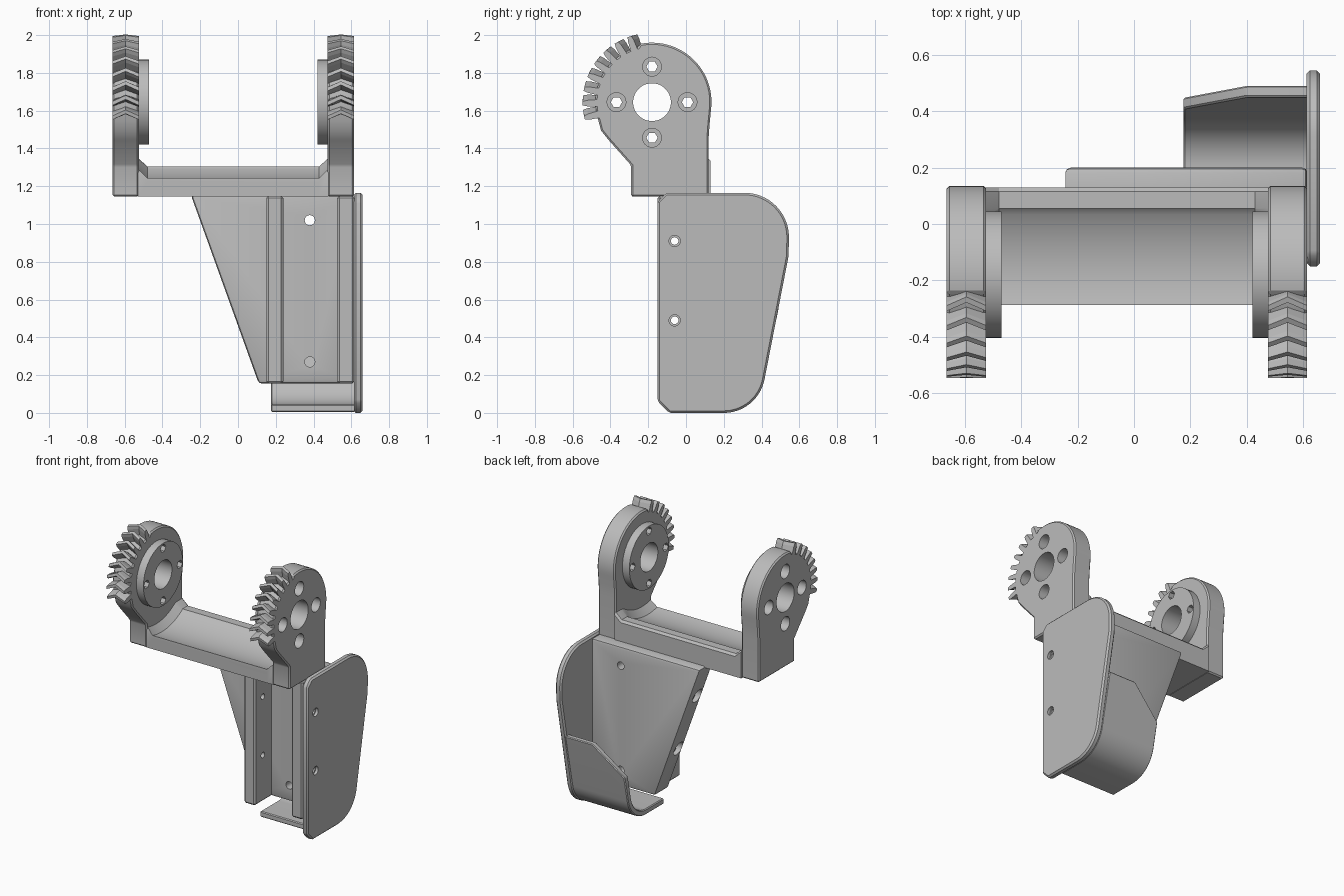
import bpy, bmesh
from math import sin, cos, radians, pi

cube = bpy.data.objects.get("Cube")
if cube:
    bpy.data.objects.remove(cube, do_unlink=True)

grey = bpy.data.materials.new("plain_grey")
grey.use_nodes = True
grey.diffuse_color = (0.5, 0.5, 0.5, 1)
grey.node_tree.nodes["Principled BSDF"].inputs["Base Color"].default_value = (0.5, 0.5, 0.5, 1)

HUB_Y, HUB_Z = -0.18, 1.645   # pivot axis of the two ears
MID_X = -0.025                # mirror plane of the bracket


def arc(cy, cz, r, start, end, n=16):
    angles = [radians(start + (end - start) * i / n) for i in range(n + 1)]
    return [(cy + r * cos(a), cz + r * sin(a)) for a in angles]


def add_loft(bm, sections):
    """Skin matching closed loops of 3D points and cap both ends."""
    rings = [[bm.verts.new(p) for p in s] for s in sections]
    n = len(rings[0])
    for lo, hi in zip(rings, rings[1:]):
        for i in range(n):
            j = (i + 1) % n
            bm.faces.new((lo[i], lo[j], hi[j], hi[i]))
    bm.faces.new(rings[0][::-1])
    bm.faces.new(rings[-1])


def finish(name, bm):
    bmesh.ops.recalc_face_normals(bm, faces=bm.faces[:])
    mesh = bpy.data.meshes.new(name)
    bm.to_mesh(mesh)
    bm.free()
    mesh.materials.append(grey)
    ob = bpy.data.objects.new(name, mesh)
    bpy.context.collection.objects.link(ob)
    return ob


def prism(name, pts, a, b, axis="x"):
    """Extrude a (y, z) profile along x, or an (x, z) profile along y."""
    bm = bmesh.new()
    place = (lambda p, d: (d, *p)) if axis == "x" else (lambda p, d: (p[0], d, p[1]))
    add_loft(bm, [[place(p, d) for p in pts] for d in (a, b)])
    return finish(name, bm)


def rod(u, z, r, a, b, axis="x", sides=32):
    return prism("cutter", arc(u, z, r, 0, 360, sides)[:-1], a, b, axis)


def apply(ob, mod):
    bpy.context.view_layer.objects.active = ob
    bpy.ops.object.modifier_apply(modifier=mod.name)


def bevel(ob, width, segments=1):
    mod = ob.modifiers.new("edge", "BEVEL")
    mod.width, mod.segments = width, segments
    mod.limit_method, mod.angle_limit = "ANGLE", radians(35)
    apply(ob, mod)


def cut(ob, *cutters):
    for c in cutters:
        c.hide_render = True
        mod = ob.modifiers.new("cut", "BOOLEAN")
        mod.operation, mod.solver, mod.object = "DIFFERENCE", "EXACT", c
        apply(ob, mod)
        bpy.data.objects.remove(c, do_unlink=True)


def smooth(ob):
    bpy.ops.object.select_all(action="DESELECT")
    ob.select_set(True)
    bpy.context.view_layer.objects.active = ob
    bpy.ops.object.shade_smooth_by_angle(angle=radians(25))


# Ears with hub bosses and herringbone teeth, one on each side
ear_profile = ([(-0.29, 1.145), (0.12, 1.145), (0.12, 1.46), (0.125, 1.53)]
               + arc(HUB_Y, HUB_Z, 0.315, -8, 102, 24)
               + arc(HUB_Y, HUB_Z, 0.3, 104, 199, 20)
               + [(-0.45, 1.495), (-0.41, 1.445), (-0.29, 1.31)])
bolt_spots = [(HUB_Y + 0.188 * cos(k * pi / 2), HUB_Z + 0.188 * sin(k * pi / 2)) for k in range(4)]

for side, s in (("left", 1), ("right", -1)):
    def X(d):
        return MID_X + s * d

    ear = prism(side + "_ear", ear_profile, X(0.5), X(0.64))
    bevel(ear, 0.01)
    boss = prism(side + "_hub_boss", arc(HUB_Y, HUB_Z, 0.225, 0, 360, 48)[:-1], X(0.445), X(0.505))
    for part in (ear, boss):
        cut(part, rod(HUB_Y, HUB_Z, 0.1, X(0.4), X(0.7), sides=48))
        for y, z in bolt_spots:
            cut(part, rod(y, z, 0.03, X(0.4), X(0.7), sides=6))
            if part is ear:
                cut(part, rod(y, z, 0.05, X(0.535), X(0.7), sides=24))
        smooth(part)

    bm = bmesh.new()
    for k in range(8):
        mid = 109 + 12 * k
        rows = []
        for d, lead in ((0.5, 0), (0.57, 5), (0.64, 0)):
            row = []
            for r, off in ((0.285, -3.8), (0.345, -2.6), (0.367, -1.6),
                           (0.367, 1.6), (0.345, 2.6), (0.285, 3.8)):
                a = radians(mid - lead + off)
                row.append((X(d), HUB_Y + r * cos(a), HUB_Z + r * sin(a)))
            rows.append(row)
        add_loft(bm, rows)
    finish(side + "_gear_teeth", bm)


# Cross beam with a round trough, flared up where it meets the ears
def beam_section(x, r, top):
    trough = arc(HUB_Y, HUB_Z, r, 255, 304, 16)
    pts = [(-0.285, 1.145), (-0.285, trough[0][1] - 0.02)] + trough
    return [(x, y, z) for y, z in pts + [(0.055, top), (0.115, top), (0.13, top - 0.015), (0.13, 1.145)]]


bm = bmesh.new()
add_loft(bm, [beam_section(MID_X + d, r, t) for d, r, t in
              ((-0.505, 0.365, 1.35), (-0.455, 0.415, 1.305), (0.455, 0.415, 1.305), (0.505, 0.365, 1.35))])
smooth(finish("cross_beam", bm))

# Tapered back plate with mounting holes and notched slanted edge
plate = prism("back_plate", [(-0.25, 1.155), (0.11, 0.155), (0.615, 0.155), (0.615, 1.155)], 0.04, 0.2, "y")
bevel(plate, 0.018, 2)
for z in (0.27, 1.02):
    cut(plate, rod(0.38, z, 0.027, -0.1, 0.3, "y", 20))
for z in (0.49, 0.91):
    edge = -0.25 + 0.36 * (1.155 - z)
    cut(plate, rod(0.1, z, 0.05, edge - 0.2, edge + 0.05, sides=20))
smooth(plate)

# Two upright ribs on the front of the plate
for name, a, b in (("inner_rib", 0.15, 0.24), ("outer_rib", 0.525, 0.617)):
    rib = prism(name, [(-0.15, 0.155), (0.1, 0.155), (0.1, 1.15), (-0.15, 1.15)], a, b)
    bevel(rib, 0.012)
    for z in (0.49, 0.91):
        cut(rib, rod(-0.06, z, 0.02, 0, 0.8, sides=20))
    smooth(rib)

# Side guard plate
guard = prism("side_guard", [(-0.15, 0.06), (-0.09, 0)] + arc(0.2, 0.22, 0.22, -90, -12)
              + [(0.543, 0.83)] + arc(0.31, 0.93, 0.235, 0, 90) + [(-0.105, 1.165), (-0.15, 1.12)], 0.613, 0.66)
bevel(guard, 0.011)
for z in (0.49, 0.91):
    cut(guard, rod(-0.06, z, 0.02, 0.5, 0.8, sides=20), rod(-0.06, z, 0.03, 0.64, 0.8, sides=20))
smooth(guard)


# Curved scoop under the plate, trimmed lower towards its free end
def scoop_curve(r):
    bend = arc(0.2, 0.22, r, -90, -12)
    y, z = bend[-1]
    return [(0, 0.22 - r)] + bend + [(y + 0.114, z + 0.538)]


scoop = prism("bottom_scoop", scoop_curve(0.215) + scoop_curve(0.175)[::-1], 0.175, 0.62)
cut(scoop, prism("cutter", [(0.1, 0.293), (0.4, 0.56), (0.7, 0.56), (0.7, 1), (0.1, 1)], 0.3, 0.8, "y"))
bevel(scoop, 0.006)
smooth(scoop)
